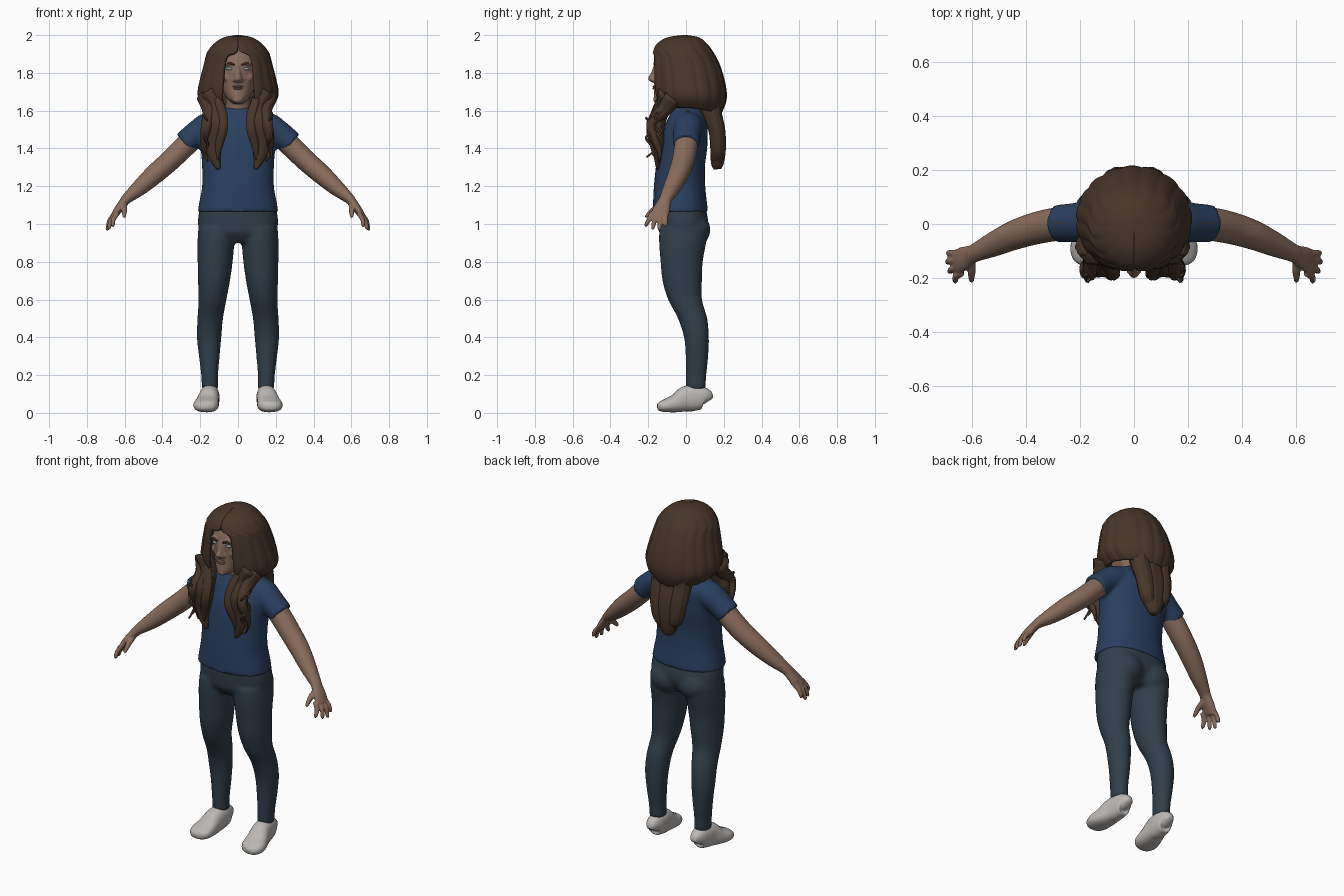
import bpy, bmesh, math
from mathutils import Vector, Matrix


def mat(name, col):
    m = bpy.data.materials.new(name)
    m.diffuse_color = (*col, 1)
    return m


SKIN = mat("skin", (0.25, 0.15, 0.105))
HAIR = mat("hair", (0.065, 0.037, 0.022))
SHIRT = mat("navy_cloth", (0.022, 0.05, 0.115))
DENIM = mat("dark_denim", (0.03, 0.05, 0.07))
SHOE = mat("shoe_grey", (0.5, 0.48, 0.46))
EYE = mat("eye", (0.2, 0.35, 0.36))
LIP = mat("lips", (0.24, 0.12, 0.10))


def spline(pts, k=4):
    """Catmull-Rom through tuples of any length."""
    p = [pts[0], *pts, pts[-1]]
    out = []
    for i in range(1, len(p) - 2):
        for j in range(k):
            t = j / k
            out.append([0.5 * (2 * b + (c - a) * t + (2 * a - 5 * b + 4 * c - d) * t * t
                               + (3 * b - a - 3 * c + d) * t ** 3)
                        for a, b, c, d in zip(p[i - 1], p[i], p[i + 1], p[i + 2])])
    return out + [list(pts[-1])]


def loft(bm, pts, s=1, ref=None, n=24, e=1.0, ridge=0.0):
    """Skin oval sections (x, y, z, a, b); level sections unless ref gives the b direction."""
    rings = spline(pts)
    cen = [Vector((s * r[0], r[1], r[2])) for r in rings]
    loops = []
    for i, r in enumerate(rings):
        u, v = Vector((1, 0, 0)), Vector((0, 1, 0))
        if ref:
            t = (cen[min(i + 1, len(cen) - 1)] - cen[max(i - 1, 0)]).normalized()
            v = Vector(ref)
            v = (v - t * v.dot(t)).normalized()
            u = t.cross(v)
        ring = []
        for j in range(n):
            a = 2 * math.pi * j / n
            c, q = math.cos(a), math.sin(a)
            f = 1 - ridge * (j % 3 == 0)
            ring.append(bm.verts.new(cen[i] + f * (u * r[3] * math.copysign(abs(c) ** e, c)
                                                   + v * r[4] * math.copysign(abs(q) ** e, q))))
        loops.append(ring)
    for A, B in zip(loops, loops[1:]):
        for j in range(n):
            bm.faces.new((A[j], A[(j + 1) % n], B[(j + 1) % n], B[j]))
    bm.faces.new(loops[0][::-1])
    bm.faces.new(loops[-1])


def blob(bm, c, r):
    bmesh.ops.create_uvsphere(bm, u_segments=16, v_segments=10, radius=1,
                              matrix=Matrix.Translation(c) @ Matrix.Diagonal((*r, 1)))


def finish(name, bm, m, voxel=0, smooth=4):
    bmesh.ops.recalc_face_normals(bm, faces=bm.faces)
    for f in bm.faces:
        f.smooth = True
    me = bpy.data.meshes.new(name)
    bm.to_mesh(me)
    bm.free()
    me.materials.append(m)
    o = bpy.data.objects.new(name, me)
    bpy.context.collection.objects.link(o)
    if voxel:
        r = o.modifiers.new("merge", 'REMESH')
        r.mode, r.voxel_size, r.use_smooth_shade = 'VOXEL', voxel, True
        sm = o.modifiers.new("soften", 'SMOOTH')
        sm.factor, sm.iterations = 0.5, smooth
    return o


SIDES = (("left", 1), ("right", -1))

# trousers: hips plus two legs, merged
bm = bmesh.new()
loft(bm, [(0, -.02, .9, .13, .08), (0, -.02, .95, .195, .12), (0, -.015, 1.0, .212, .132),
          (0, -.02, 1.06, .207, .13), (0, -.025, 1.11, .195, .12)], n=40, e=.85)
for _, s in SIDES:
    loft(bm, [(.148, .052, .125, .044, .052), (.15, .053, .2, .045, .055), (.152, .058, .3, .055, .06),
              (.153, .055, .4, .065, .066), (.147, .035, .5, .068, .078), (.135, -.005, .6, .074, .09),
              (.127, -.02, .7, .085, .105), (.121, -.023, .8, .093, .112), (.117, -.018, .9, .098, .125),
              (.11, -.012, .98, .1, .13)], s)
    blob(bm, (s * .09, .045, .97), (.1, .085, .09))
finish("trousers", bm, DENIM, .011)

# shoes, toes turned slightly out
for side, s in SIDES:
    bm = bmesh.new()
    loft(bm, [(.145, .115, .06, .018, .03), (.146, .1, .075, .04, .055), (.148, .05, .08, .05, .068),
              (.153, 0, .073, .054, .068), (.162, -.05, .052, .062, .05), (.171, -.1, .04, .066, .037),
              (.177, -.135, .034, .05, .027), (.178, -.152, .033, .02, .014)], s, (0, 0, 1), e=.85)
    finish(side + "_shoe", bm, SHOE)

# shirt: torso plus short sleeves, merged
bm = bmesh.new()
loft(bm, [(0, -.03, 1.065, .214, .147), (0, -.032, 1.12, .204, .142), (0, -.034, 1.2, .19, .136),
          (0, -.03, 1.3, .19, .13), (0, -.018, 1.4, .197, .13), (0, -.008, 1.48, .205, .122),
          (0, .005, 1.54, .195, .11), (0, .01, 1.585, .145, .092), (0, .01, 1.615, .085, .08)], n=48, e=.88)
for _, s in SIDES:
    loft(bm, [(.1, .015, 1.54, .06, .075), (.16, .012, 1.515, .075, .078), (.22, .005, 1.475, .07, .073),
              (.285, .002, 1.425, .065, .07)], s, (0, 1, 0))
finish("shirt", bm, SHIRT, .011)

# brown seams over the shoulders
for side, s in SIDES:
    bm = bmesh.new()
    loft(bm, [(.13, .01, 1.59, .008, .01), (.19, .01, 1.572, .008, .01), (.25, .006, 1.53, .008, .01),
              (.312, 0, 1.478, .006, .01)], s, (0, 1, 0), n=8)
    finish(side + "_shoulder_seam", bm, HAIR)

# bare arms with palm, fingers and thumb
TIPS = [(.687, -.108, .985), (.69, -.14, .965), (.682, -.175, .97), (.662, -.21, .985)]
for side, s in SIDES:
    bm = bmesh.new()
    loft(bm, [(.2, .003, 1.49, .058, .06), (.28, 0, 1.413, .058, .062), (.36, -.015, 1.335, .056, .06),
              (.44, -.04, 1.265, .053, .055), (.52, -.075, 1.193, .043, .046), (.585, -.105, 1.138, .029, .035),
              (.605, -.115, 1.115, .025, .036), (.635, -.13, 1.075, .022, .046), (.658, -.142, 1.04, .017, .045)],
         s, (0, -1, 0))
    for i, (x, y, z) in enumerate(TIPS):
        bx, by = .645 - .003 * i, -.108 - .024 * i
        loft(bm, [(bx, by, 1.06, .013, .014), ((bx + x) / 2 + .01, (by + y) / 2, 1.025, .013, .013),
                  (x, y, z + .012, .011, .011), (x, y, z, .006, .006)], s, (0, -1, 0), n=10)
    loft(bm, [(.605, -.125, 1.1, .018, .018), (.602, -.165, 1.08, .016, .016), (.602, -.195, 1.055, .013, .013),
              (.602, -.214, 1.035, .008, .008)], s, (1, 0, 0), n=10)
    finish(side + "_arm", bm, SKIN, .0055, 3)

# head, neck and facial relief
bm = bmesh.new()
loft(bm, [(0, -.1, 1.638, .026, .045), (0, -.085, 1.662, .056, .085), (0, -.055, 1.71, .083, .113),
          (0, -.038, 1.77, .1, .13), (0, -.032, 1.84, .108, .134), (0, -.02, 1.9, .103, .125),
          (0, 0, 1.95, .075, .09)], n=36)
loft(bm, [(0, .005, 1.55, .08, .07), (0, -.005, 1.62, .066, .066), (0, -.02, 1.72, .065, .068)])
loft(bm, [(0, -.155, 1.845, .012, .014), (0, -.168, 1.8, .014, .018), (0, -.18, 1.768, .021, .022),
          (0, -.168, 1.75, .016, .014)], n=12)
blob(bm, (0, -.152, 1.658), (.028, .022, .02))
for _, s in SIDES:
    blob(bm, (s * .018, -.17, 1.762), (.012, .015, .01))
    blob(bm, (s * .042, -.145, 1.85), (.036, .022, .012))
    blob(bm, (s * .055, -.125, 1.775), (.03, .028, .025))
finish("head", bm, SKIN, .006, 3)

bm = bmesh.new()
for z, w in ((1.728, .03), (1.717, .025)):
    blob(bm, (0, -.166, z), (w, .011, .006))
finish("lips", bm, LIP)
for side, s in SIDES:
    bm = bmesh.new()
    blob(bm, (s * .042, -.148, 1.822), (.019, .016, .009))
    finish(side + "_eye", bm, EYE)
    bm = bmesh.new()
    loft(bm, [(.018, -.168, 1.842, .004, .004), (.045, -.166, 1.852, .006, .005), (.072, -.148, 1.848, .002, .003)],
         s, (0, 1, 0), n=8)
    finish(side + "_eyebrow", bm, HAIR)

# hair cap: rings (z, half width, front y, back y, face gap) opening around the face
CAP = spline([(2.0, .012, -.02, .004, 0), (1.988, .075, -.1, .07, 0), (1.955, .128, -.155, .112, 0),
              (1.915, .16, -.176, .143, .008), (1.89, .171, -.183, .158, .06), (1.84, .184, -.19, .183, .077),
              (1.77, .202, -.19, .205, .083), (1.7, .216, -.186, .217, .088), (1.655, .205, -.175, .21, .09),
              (1.615, .17, -.155, .19, .088)], 3)
bm = bmesh.new()
N = 120
rows = []
for i, (z, rx, yf, yb, gap) in enumerate(CAP):
    a0 = math.asin(min(.95, max(gap, .0004) / rx))
    row = []
    for j in range(N + 1):
        f = j / N
        a = a0 + (2 * math.pi - 2 * a0) * f
        wave = abs(math.sin(15 * math.pi * f + .5 * math.sin(9 * f))) ** .5
        k = 1 - (1 - wave) * .035 * min(1, i / 8)
        low = max(0, -math.cos(a)) * .03 * (i / len(CAP)) ** 3
        row.append(bm.verts.new((k * rx * math.sin(a),
                                 (yf + yb) / 2 - k * (yb - yf) / 2 * math.cos(a), z - low)))
    rows.append(row)
for A, B in zip(rows, rows[1:]):
    for j in range(N):
        bm.faces.new((A[j], A[j + 1], B[j + 1], B[j]))
bm.faces.new(rows[0])
cap = finish("hair_cap", bm, HAIR)
sol = cap.modifiers.new("thickness", 'SOLIDIFY')
sol.thickness, sol.offset = .02, -1

# long locks falling over the chest, with loose curls beside them
LOCKS = [[(.145, -.1, 1.7, .05, .05), (.1, -.12, 1.62, .045, .042), (.105, -.155, 1.53, .06, .045),
          (.12, -.15, 1.44, .055, .035), (.115, -.15, 1.36, .035, .022), (.092, -.15, 1.29, .01, .008)],
         [(.175, -.07, 1.67, .035, .05), (.145, -.12, 1.6, .035, .04), (.155, -.185, 1.53, .03, .026),
          (.168, -.165, 1.45, .025, .022), (.165, -.14, 1.38, .014, .014), (.15, -.145, 1.33, .004, .004)],
         [(.1, -.13, 1.66, .025, .025), (.075, -.165, 1.58, .03, .024), (.07, -.19, 1.5, .026, .02),
          (.09, -.175, 1.42, .022, .018), (.1, -.16, 1.34, .006, .006)]]
for side, s in SIDES:
    bm = bmesh.new()
    for pts in LOCKS:
        loft(bm, [(x + (.01 if s < 0 else 0), y, z, a, b) for x, y, z, a, b in pts], s, (0, 1, 0), ridge=.1)
    for i in range(4):
        c = [(.17 + .012 * math.sin(2 * k + i), -.15 - .014 * i + .022 * math.cos(2 * k + i),
              1.6 - .035 * k - .012 * i, .006, .006) for k in range(7)]
        loft(bm, c, s, (0, 1, 0), n=6)
    finish(side + "_front_lock", bm, HAIR)

# broad lock down the back, made of three overlapping strands
bm = bmesh.new()
for dx, w, end in ((0, .095, 1.29), (-.07, .055, 1.34), (.07, .055, 1.32)):
    loft(bm, [(dx, .12, 1.7, w, .07), (dx, .133, 1.6, w, .055), (dx * .9, .163, 1.5, w, .045),
              (dx * .75, .17, 1.4, w * .8, .042), (dx * .5, .166, end + .03, w * .5, .034),
              (dx * .4, .168, end, w * .25, .02)], 1, (0, 1, 0), n=36, ridge=.07)
finish("back_lock", bm, HAIR)
